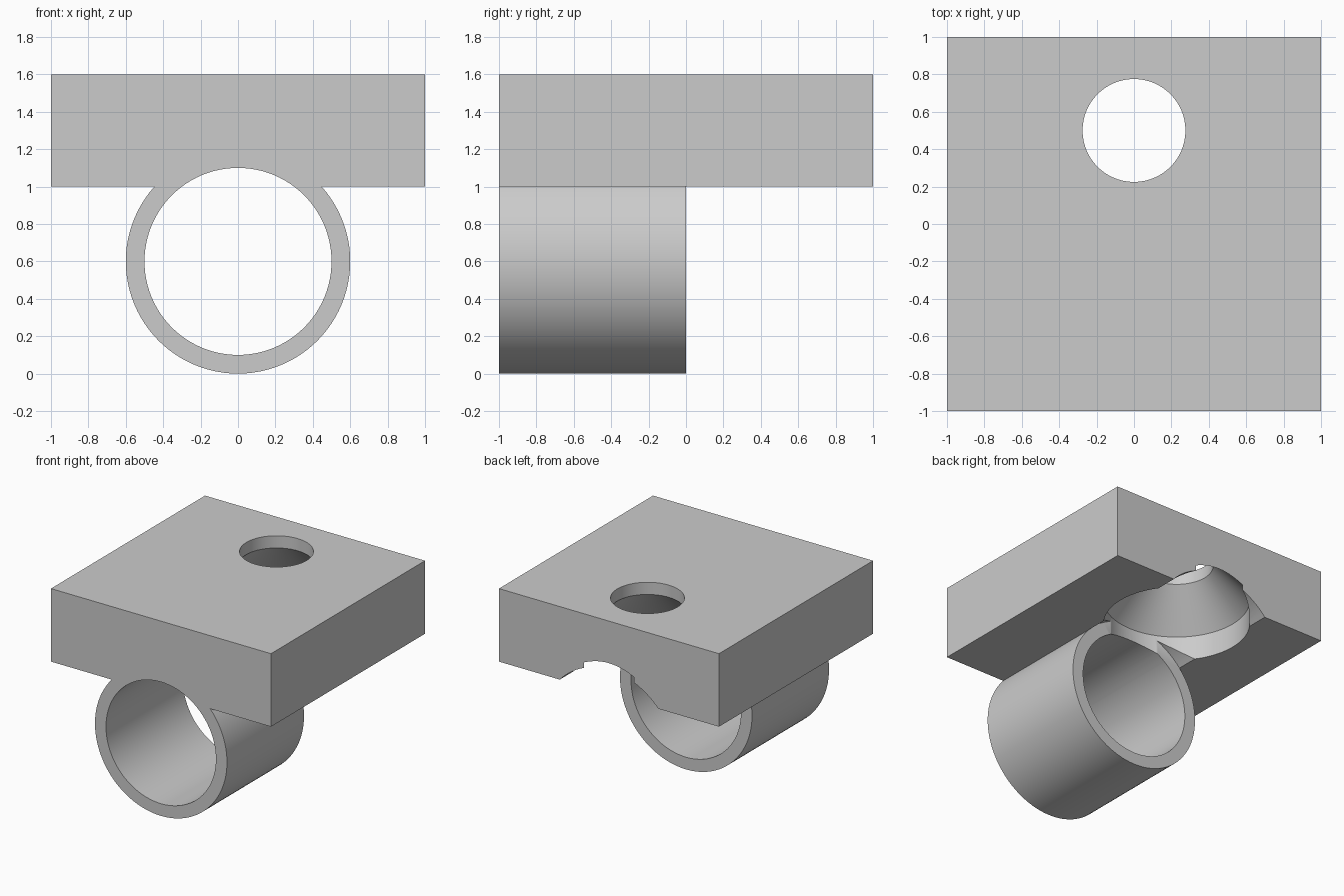
import bpy
import bmesh
from math import radians
from mathutils import Matrix

cube = bpy.data.objects.get("Cube")
if cube:
    bpy.data.objects.remove(cube, do_unlink=True)

grey = bpy.data.materials.new("plain_grey")
grey.use_nodes = True
grey.diffuse_color = (0.6, 0.6, 0.6, 1)
grey.node_tree.nodes["Principled BSDF"].inputs["Base Color"].default_value = (0.6, 0.6, 0.6, 1)

AXIS_Z = 0.6      # height of the tube axis
HOLE_Y = 0.5      # screw hole position
UNDERSIDE = 1.0   # bottom of the plate
TOP = 1.6


def finish(name, bm):
    bmesh.ops.recalc_face_normals(bm, faces=bm.faces[:])
    mesh = bpy.data.meshes.new(name)
    bm.to_mesh(mesh)
    bm.free()
    mesh.materials.append(grey)
    obj = bpy.data.objects.new(name, mesh)
    bpy.context.collection.objects.link(obj)
    return obj


def box(name, low, high):
    bm = bmesh.new()
    bmesh.ops.create_cube(bm, size=1)
    for v in bm.verts:
        v.co = [lo if c < 0 else hi for c, lo, hi in zip(v.co, low, high)]
    return finish(name, bm)


def rod(name, radius, y0, y1):
    """Cylinder along y on the tube axis."""
    bm = bmesh.new()
    place = Matrix.Translation((0, (y0 + y1) / 2, AXIS_Z)) @ Matrix.Rotation(radians(90), 4, 'X')
    bmesh.ops.create_cone(bm, cap_ends=True, segments=96, radius1=radius,
                          radius2=radius, depth=y1 - y0, matrix=place)
    return finish(name, bm)


def lathe(name, profile, steps=96):
    """Closed profile of (radius, z) spun about the screw hole axis."""
    bm = bmesh.new()
    verts = [bm.verts.new((r, HOLE_Y, z)) for r, z in profile]
    edges = [bm.edges.new(pair) for pair in zip(verts, verts[1:])]
    bmesh.ops.spin(bm, geom=verts + edges, cent=(0, HOLE_Y, 0), axis=(0, 0, 1),
                   angle=radians(360), steps=steps)
    bmesh.ops.remove_doubles(bm, verts=bm.verts[:], dist=0.0001)
    return finish(name, bm)


def cut(target, cutter):
    cutter.hide_render = True
    mod = target.modifiers.new("cut", 'BOOLEAN')
    mod.operation = 'DIFFERENCE'
    mod.solver = 'EXACT'
    mod.object = cutter
    bpy.context.view_layer.objects.active = target
    bpy.ops.object.modifier_apply(modifier=mod.name)
    bpy.data.objects.remove(cutter, do_unlink=True)


# Mounting plate with bore, wider rear groove and flared screw hole
plate = box("mounting_plate", (-1, -1, UNDERSIDE), (1, 1, TOP))
cut(plate, rod("bore_cutter", 0.5, -1.1, 0.05))
cut(plate, rod("groove_cutter", 0.6, 0, 1.1))
cut(plate, lathe("screw_cutter", [(0, 0.9), (0.55, 0.9), (0.55, 1.2),
                                  (0.275, 1.5), (0.275, 1.7), (0, 1.7)]))

# Tube under the front half, trimmed where it meets the plate
tube = rod("tube", 0.6, -1, 0)
cut(tube, rod("tube_bore_cutter", 0.5, -1.1, 0.1))
cut(tube, box("trim_cutter", (-1, -1.2, UNDERSIDE), (1, 0.2, TOP)))

# Smooth the round walls and keep the edges sharp
for obj in (plate, tube):
    bpy.ops.object.select_all(action='DESELECT')
    obj.select_set(True)
    bpy.context.view_layer.objects.active = obj
    bpy.ops.object.shade_smooth_by_angle(angle=radians(30))
